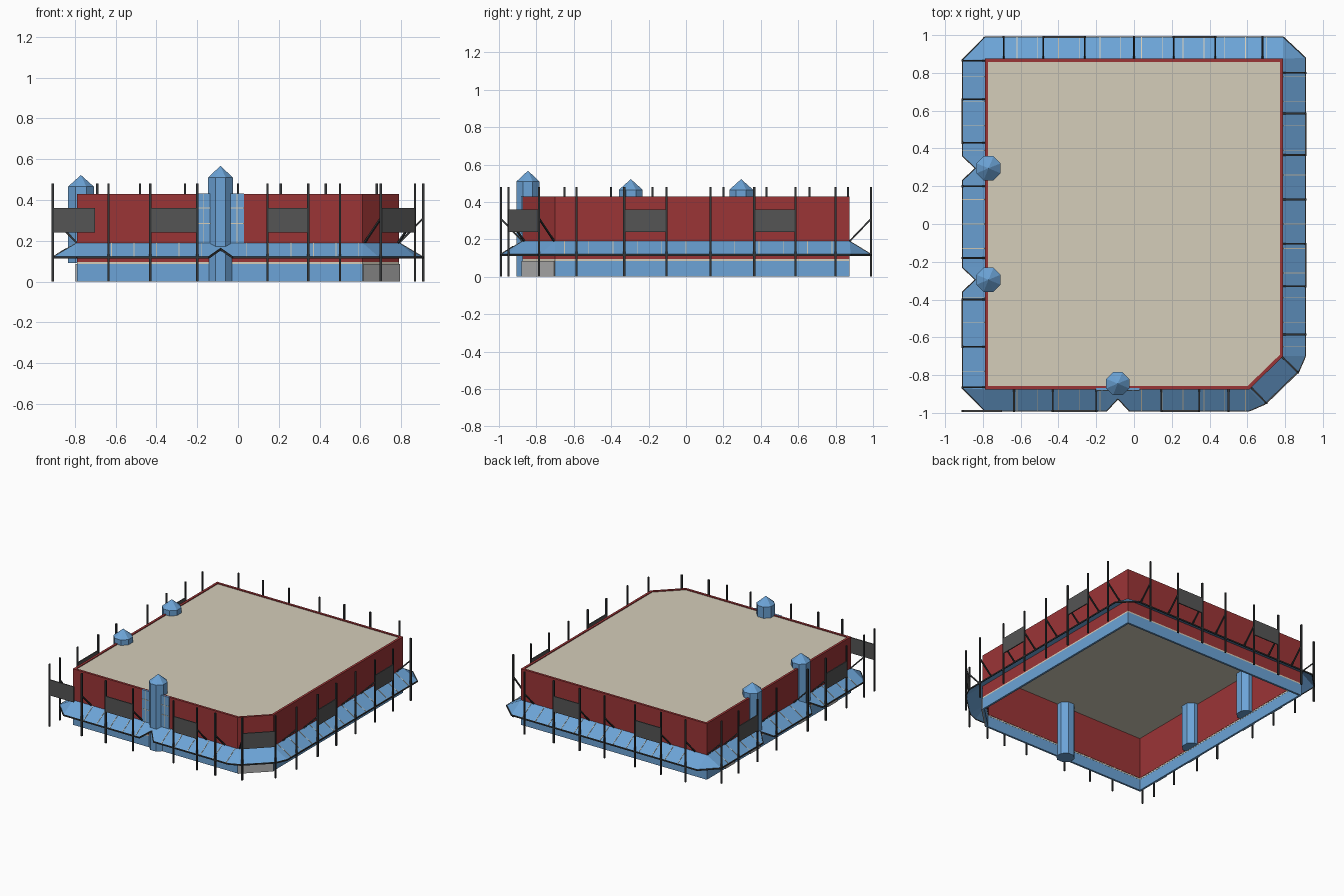
import bpy, bmesh, math
from mathutils import Vector, Matrix

if "Cube" in bpy.data.objects:
    bpy.data.objects.remove(bpy.data.objects["Cube"])


def mat(name, *c):
    m = bpy.data.materials.new(name)
    m.diffuse_color = (*c, 1)
    m.use_nodes = True
    m.node_tree.nodes["Principled BSDF"].inputs["Base Color"].default_value = m.diffuse_color
    return m


RED = mat("red_cladding", .33, .035, .037)
BLUE = mat("blue_glass", .15, .37, .68)
BEIGE = mat("beige", .66, .61, .49)
DARK = mat("dark_steel", .035, .038, .04)
PANEL = mat("panel_grey", .09, .09, .09)
GREY = mat("door_grey", .45, .45, .45)


def finish(name, bm, material, thick=0):
    bmesh.ops.remove_doubles(bm, verts=bm.verts, dist=1e-5)
    me = bpy.data.meshes.new(name)
    bm.to_mesh(me)
    bm.free()
    ob = bpy.data.objects.new(name, me)
    bpy.context.collection.objects.link(ob)
    me.materials.append(material)
    if thick:
        s = ob.modifiers.new("thickness", 'SOLIDIFY')
        s.thickness, s.offset, s.use_even_offset = thick, -1, True
    return ob


def beam(bm, a, b, w, h):
    # box from a to b, w wide and h high
    a, b = Vector(a), Vector(b)
    d = b - a
    m = Matrix.Translation((a + b) / 2) @ d.to_track_quat('X', 'Z').to_matrix().to_4x4()
    bmesh.ops.create_cube(bm, size=1, matrix=m @ Matrix.Diagonal((d.length, w, h, 1)))


def beams(name, material, items, w, h):
    bm = bmesh.new()
    for a, b in items:
        beam(bm, a, b, w, h)
    return finish(name, bm, material)


X, Y = .79, .875
FOOT = [(-X, -Y), (.61, -Y), (X, -.70), (X, Y), (-X, Y)]


def wall(name, z0, z1, material, thick):
    # vertical band following the footprint
    bm = bmesh.new()
    lo = [bm.verts.new((x, y, z0)) for x, y in FOOT]
    hi = [bm.verts.new((x, y, z1)) for x, y in FOOT]
    for i in range(len(FOOT)):
        j = (i + 1) % len(FOOT)
        bm.faces.new((lo[i], lo[j], hi[j], hi[i]))
    return finish(name, bm, material, thick)


# Walls: glazed base, pale sill, red cladding
wall("ground_floor_glazing", 0, .085, BLUE, .015)
wall("window_sill_band", .085, .095, BEIGE, .016)
wall("upper_wall", .095, .43, RED, .018)

# Roof slab
bm = bmesh.new()
bm.faces.new([bm.verts.new((x * .985, y * .985, .424)) for x, y in FOOT])
finish("flat_roof", bm, BEIGE, .012)

# Canopy: pairs of wall point and outer edge point, with fraction of slope
OX, OY = .908, .99
pairs = [((-X, -Y), (-OX, -.87), 1), ((-X, -Y), (-X, -OY), 1),
         ((-.145, -Y), (-.145, -OY), 1), ((-.085, -Y), (-.085, -.925), .4),
         ((-.025, -Y), (-.025, -OY), 1), ((.61, -Y), (.61, -OY), 1),
         ((.61, -Y), (.69, -.955), 1), ((X, -.70), (.872, -.782), 1),
         ((X, -.70), (OX, -.70), 1), ((X, Y), (OX, .88), 1),
         ((X, Y), (X, OY), 1), ((-X, Y), (-X, OY), 1), ((-X, Y), (-OX, .87), 1)]
for c in (.295, -.295):
    pairs += [((-X, c + .065), (-OX, c + .065), 1), ((-X, c), (-.84, c), .4),
              ((-X, c - .065), (-OX, c - .065), 1)]
canopy = [(Vector((*i, .19)), Vector((*o, .19 - .07 * t))) for i, o, t in pairs]
bm = bmesh.new()
edge = []
for k, (i0, o0) in enumerate(canopy):
    i1, o1 = canopy[(k + 1) % len(canopy)]
    pts = [i0, o0, o1] + ([] if i0 == i1 else [i1])
    bm.faces.new([bm.verts.new(p) for p in pts])
    edge.append((o0 - Vector((0, 0, .003)), o1 - Vector((0, 0, .003))))
finish("canopy", bm, BLUE, .006)
beams("canopy_edge_rail", DARK, edge, .006, .01)

# Posts: outer position and wall position on each side
front = [(x, -OY) for x in (-.635, -.43, -.2, .145, .345, .5)]
back = [(x, OY) for x in (-.69, -.48, -.26, 0, .21, .43, .68)]
right = [(OX, y) for y in (-.585, -.33, -.105, .13, .365, .585, .8)]
left = [(-OX, y) for y in (-.865, -.65, -.40, -.18, .2, .43, .66, .865)]
posts = [(p, (p[0], math.copysign(Y, p[1]))) for p in front + back]
posts += [(p, (math.copysign(X, p[0]), p[1])) for p in right + left]
posts += [((.70, -.948), (.62, -.865)), ((.868, -.785), (.785, -.705))]
uprights = [((*p, 0), (*p, .48)) for p, w in posts]
uprights.append(((-OX, -OY, 0), (-OX, -OY, .48)))
beams("posts", DARK, uprights, .011, .011)
beams("post_braces", DARK, [((*p, .31), (*w, .19)) for p, w in posts], .009, .009)

# Grey panels hung between neighbouring posts
spans = [(front[1], front[2]), (front[3], front[4]), ((-OX, -OY), (-.70, -OY)),
         (right[1], right[2]), (right[4], right[5]), (back[1], back[2]),
         (back[4], back[5]), (left[1], left[2]), (left[5], left[6]),
         ((.70, -.948), (.868, -.785))]
beams("hanging_panels", PANEL, [((*a, .30), (*b, .30)) for a, b in spans], .008, .12)

# Pale glazing bars laid on the canopy slope
bars = []
for k in range(-6, 7):
    for s in (-1, 1):
        y = k * .13
        if s > 0 and y > -.69 or s < 0 and abs(abs(y) - .295) > .07:
            bars.append(((s * X, y, .191), (s * OX, y, .121)))
        x = k * .11 + .04
        if s > 0 or (abs(x + .085) > .07 and x < .6):
            bars.append(((x, s * Y, .191), (x, s * OY, .121)))
beams("canopy_glazing_bars", BEIGE, bars, .004, .003)

# Tall glazing around the front tower
beams("entrance_glazing", BLUE, [((-.2, -Y, .31), (.03, -Y, .31))], .012, .242)
beams("entrance_glazing_bars", BEIGE,
      [((-.2, -.881, z), (.03, -.881, z)) for z in (.285, .36)]
      + [((x, -.881, .19), (x, -.881, .43)) for x in (-.17, -.005)], .004, .004)

# Doors at the chamfered corner and the left side
doors = [((.612, -.876, .043), (.791, -.702, .043))]
doors += [((-X, y - .06, .043), (-X, y + .06, .043)) for y in (-.65, -.295, .295, .6)]
beams("doors", GREY, doors, .012, .084)

# Octagonal towers with pointed caps
for name, x, y, r, z0, z1 in (("front_tower", -.086, -.845, .066, 0, .51),
                              ("left_front_tower", -.77, -.295, .069, .09, .465),
                              ("left_back_tower", -.77, .295, .069, .09, .465)):
    for part, r2, a, b in (("shaft", r, z0, z1), ("cap", 0, z1, z1 + .057)):
        bm = bmesh.new()
        m = Matrix.Translation((x, y, (a + b) / 2)) @ Matrix.Rotation(math.pi / 8, 4, 'Z')
        bmesh.ops.create_cone(bm, cap_ends=True, segments=8, radius1=r,
                              radius2=r2, depth=b - a, matrix=m)
        finish(name + "_" + part, bm, BLUE)
